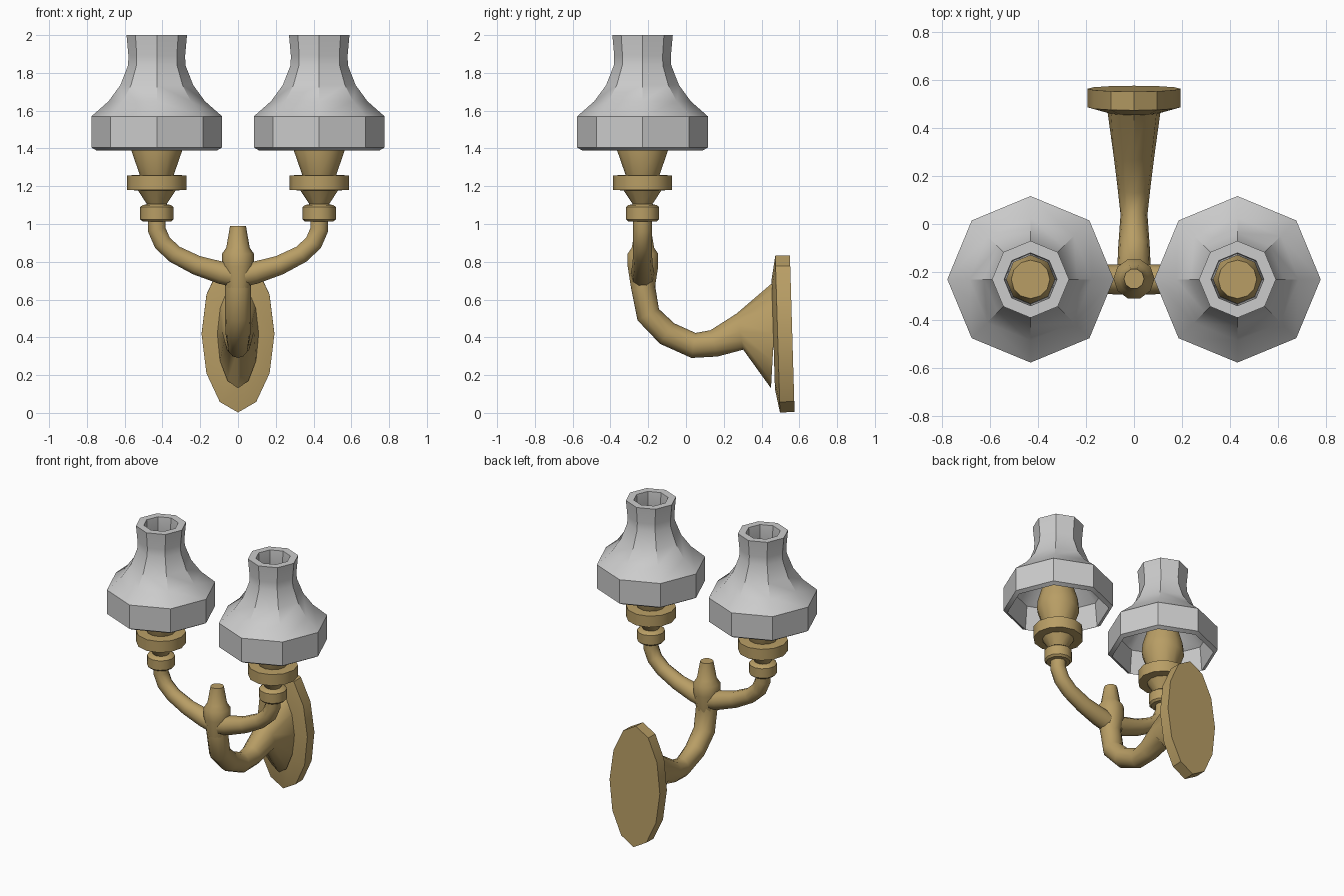
import bpy, bmesh, math
from mathutils import Vector

if "Cube" in bpy.data.objects:
    bpy.data.objects.remove(bpy.data.objects["Cube"])

brass = bpy.data.materials.new("brass")
brass.diffuse_color = (0.48, 0.34, 0.13, 1)
brass.use_nodes = True
brass.node_tree.nodes["Principled BSDF"].inputs["Base Color"].default_value = brass.diffuse_color
LAMP = Vector((0.43, -0.23, 0))


def skin(name, rings, angle, mat=None, closed=False, mirror=False):
    """Join rings of points into a skinned object, capped unless closed."""
    bm = bmesh.new()
    loops = [[bm.verts.new(p) for p in ring] for ring in rings]
    n = len(loops[0])
    pairs = list(zip(loops, loops[1:]))
    if closed:
        pairs.append((loops[-1], loops[0]))
    for a, b in pairs:
        for i in range(n):
            j = (i + 1) % n
            bm.faces.new((a[i], a[j], b[j], b[i]))
    if not closed:
        bm.faces.new(loops[0][::-1])
        bm.faces.new(loops[-1])
    bmesh.ops.recalc_face_normals(bm, faces=bm.faces)
    me = bpy.data.meshes.new(name)
    bm.to_mesh(me)
    bm.free()
    ob = bpy.data.objects.new(name, me)
    bpy.context.collection.objects.link(ob)
    if mat:
        me.materials.append(mat)
    bpy.ops.object.select_all(action='DESELECT')
    ob.select_set(True)
    bpy.context.view_layer.objects.active = ob
    bpy.ops.object.shade_smooth_by_angle(angle=math.radians(angle))
    if mirror:
        ob.modifiers.new("mirror", 'MIRROR').use_mirror_merge = False
    return ob


def circle(c, u, v, ru, rv, n):
    steps = [2 * math.pi * i / n for i in range(n)]
    return [c + u * (ru * math.cos(t)) + v * (rv * math.sin(t)) for t in steps]


def lathe(name, center, profile, n, angle, **kw):
    """Revolve (radius, height) points about a vertical axis."""
    rings = [circle(center + Vector((0, 0, z)), Vector((1, 0, 0)), Vector((0, 1, 0)), r, r, n)
             for r, z in profile]
    return skin(name, rings, angle, **kw)


def sweep(name, stations, side, n, angle, **kw):
    """Sweep elliptical sections (centre, side radius, in-plane radius)."""
    pts = [Vector(s[0]) for s in stations]
    rings = []
    for i, (_, ru, rv) in enumerate(stations):
        d = Vector((0, 0, 0))
        if i > 0:
            d += (pts[i] - pts[i - 1]).normalized()
        if i < len(pts) - 1:
            d += (pts[i + 1] - pts[i]).normalized()
        v = d.normalized().cross(side)
        rings.append(circle(pts[i], side, v, ru, rv, n))
    return skin(name, rings, angle, **kw)


# Hollow eight-sided shades
lathe("shade", LAMP, [
    (0.32, 1.39), (0.346, 1.405), (0.346, 1.57), (0.255, 1.65), (0.193, 1.735),
    (0.152, 1.84), (0.15, 1.89), (0.16, 2.0), (0.11, 2.0), (0.10, 1.88),
    (0.145, 1.73), (0.21, 1.64), (0.305, 1.555)], 8, 32, closed=True, mirror=True)

# Lamp holders with stacked rings and bulb socket
lathe("lamp_holder", LAMP, [
    (0.075, 1.013), (0.088, 1.025), (0.088, 1.09), (0.075, 1.10), (0.052, 1.105),
    (0.10, 1.178), (0.157, 1.18), (0.157, 1.257), (0.09, 1.26), (0.135, 1.39),
    (0.13, 1.45), (0.08, 1.62)], 12, 35, mat=brass, mirror=True)

# Curved side arms
sweep("side_arm", [
    ((0.01, -0.23, 0.725), 0.064, 0.064), ((0.09, -0.23, 0.742), 0.062, 0.062),
    ((0.22, -0.23, 0.782), 0.054, 0.054), ((0.335, -0.23, 0.84), 0.05, 0.05),
    ((0.40, -0.23, 0.90), 0.05, 0.05), ((0.43, -0.23, 0.97), 0.05, 0.05),
    ((0.43, -0.23, 1.04), 0.05, 0.05)],
    Vector((0, 1, 0)), 10, 40, mat=brass, mirror=True)

# Bent stem flaring into the wall mount
sweep("stem", [
    ((0, -0.228, 0.78), 0.07, 0.07), ((0, -0.226, 0.66), 0.07, 0.064),
    ((0, -0.20, 0.52), 0.07, 0.064), ((0, -0.10, 0.42), 0.066, 0.066),
    ((0, 0.04, 0.357), 0.056, 0.067), ((0, 0.148, 0.368), 0.068, 0.072),
    ((0, 0.285, 0.43), 0.085, 0.097), ((0, 0.466, 0.42), 0.11, 0.29)],
    Vector((1, 0, 0)), 12, 40, mat=brass)

# Slightly tilted oval wall plate, vertex at top and bottom
sweep("wall_plate", [
    ((0, 0.462, 0.4165), 0.11, 0.29), ((0, 0.485, 0.4172), 0.193, 0.415),
    ((0, 0.5625, 0.4195), 0.193, 0.415)],
    Vector((1, 0, 0)), 12, 32, mat=brass)

# Centre finial
lathe("finial", Vector((0, -0.228, 0)), [
    (0.066, 0.66), (0.085, 0.775), (0.085, 0.842), (0.062, 0.875),
    (0.042, 0.99)], 10, 40, mat=brass)
